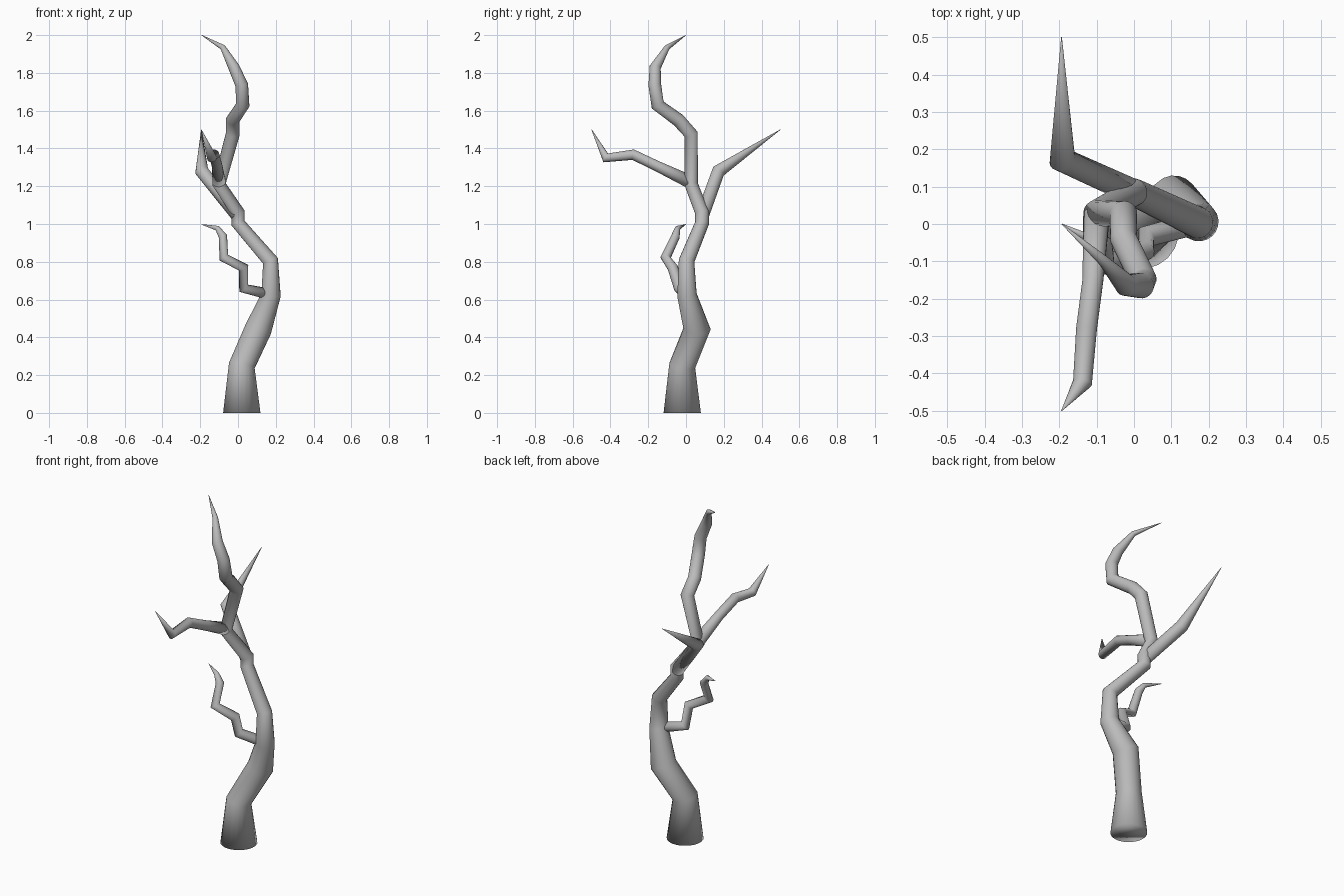
import bpy, bmesh, math
from mathutils import Vector

bark = bpy.data.materials.new("grey bark")
bark.diffuse_color = (0.5, 0.5, 0.5, 1)
SIDES = 20


def limb(name, pts):
    """Tapered tube through (x, y, z, radius) points; rings lie on the bisecting planes."""
    P = [Vector(p[:3]) for p in pts]
    R = [p[3] for p in pts]
    d = [(P[i + 1] - P[i]).normalized() for i in range(len(P) - 1)]
    tang = [d[0]] + [(d[i] + d[i + 1]).normalized() for i in range(len(d) - 1)] + [d[-1]]
    if P[0].z == 0:
        tang[0] = Vector((0, 0, 1))
    u = tang[0].orthogonal().normalized()
    bm = bmesh.new()
    rings = []
    for i, t in enumerate(tang):
        u = (u - t * u.dot(t)).normalized()
        v = t.cross(u)
        rings.append([bm.verts.new(P[i] + (u * math.cos(a) + v * math.sin(a)) * R[i])
                      for a in (2 * math.pi * k / SIDES for k in range(SIDES))])
    for a, b in zip(rings, rings[1:]):
        for k in range(SIDES):
            n = (k + 1) % SIDES
            bm.faces.new((a[k], a[n], b[n], b[k]))
    bm.faces.new(rings[0][::-1])
    bm.faces.new(rings[-1])
    for f in bm.faces:
        f.smooth = True
    me = bpy.data.meshes.new(name)
    bm.to_mesh(me)
    bm.free()
    me.materials.append(bark)
    ob = bpy.data.objects.new(name, me)
    bpy.context.collection.objects.link(ob)
    return ob


# main trunk, from the flared foot to the curled top
limb("trunk", [
    (0.02, -0.02, 0, 0.1), (0.02, -0.02, 0.25, 0.07), (0.108, 0.058, 0.445, 0.072),
    (0.175, 0.005, 0.625, 0.052), (0.172, 0.003, 0.805, 0.042), (0.0, 0.085, 1.005, 0.037),
    (0.0, 0.085, 1.06, 0.037), (-0.1, 0.028, 1.21, 0.036), (-0.028, 0.027, 1.475, 0.037),
    (-0.028, -0.04, 1.55, 0.036), (0.025, -0.15, 1.63, 0.036), (0.02, -0.165, 1.735, 0.034),
    (-0.022, -0.163, 1.83, 0.03), (-0.08, -0.1, 1.935, 0.015), (-0.193, 0.0, 2.0, 0.001)])

# low side branch
limb("low_branch", [
    (0.16, 0.0, 0.63, 0.03), (0.03, -0.035, 0.66, 0.029), (0.03, -0.07, 0.768, 0.028),
    (-0.075, -0.108, 0.822, 0.027), (-0.08, -0.055, 0.935, 0.023),
    (-0.11, -0.045, 0.978, 0.014), (-0.193, 0.0, 0.998, 0.001)])

# branch reaching back
limb("back_branch", [
    (0.0, 0.085, 1.04, 0.035), (-0.192, 0.172, 1.28, 0.036), (-0.194, 0.5, 1.5, 0.001)])

# branch reaching forward
limb("front_branch", [
    (-0.1, 0.028, 1.22, 0.036), (-0.11, -0.15, 1.305, 0.028), (-0.127, -0.28, 1.367, 0.028),
    (-0.138, -0.425, 1.35, 0.026), (-0.194, -0.5, 1.5, 0.001)])
